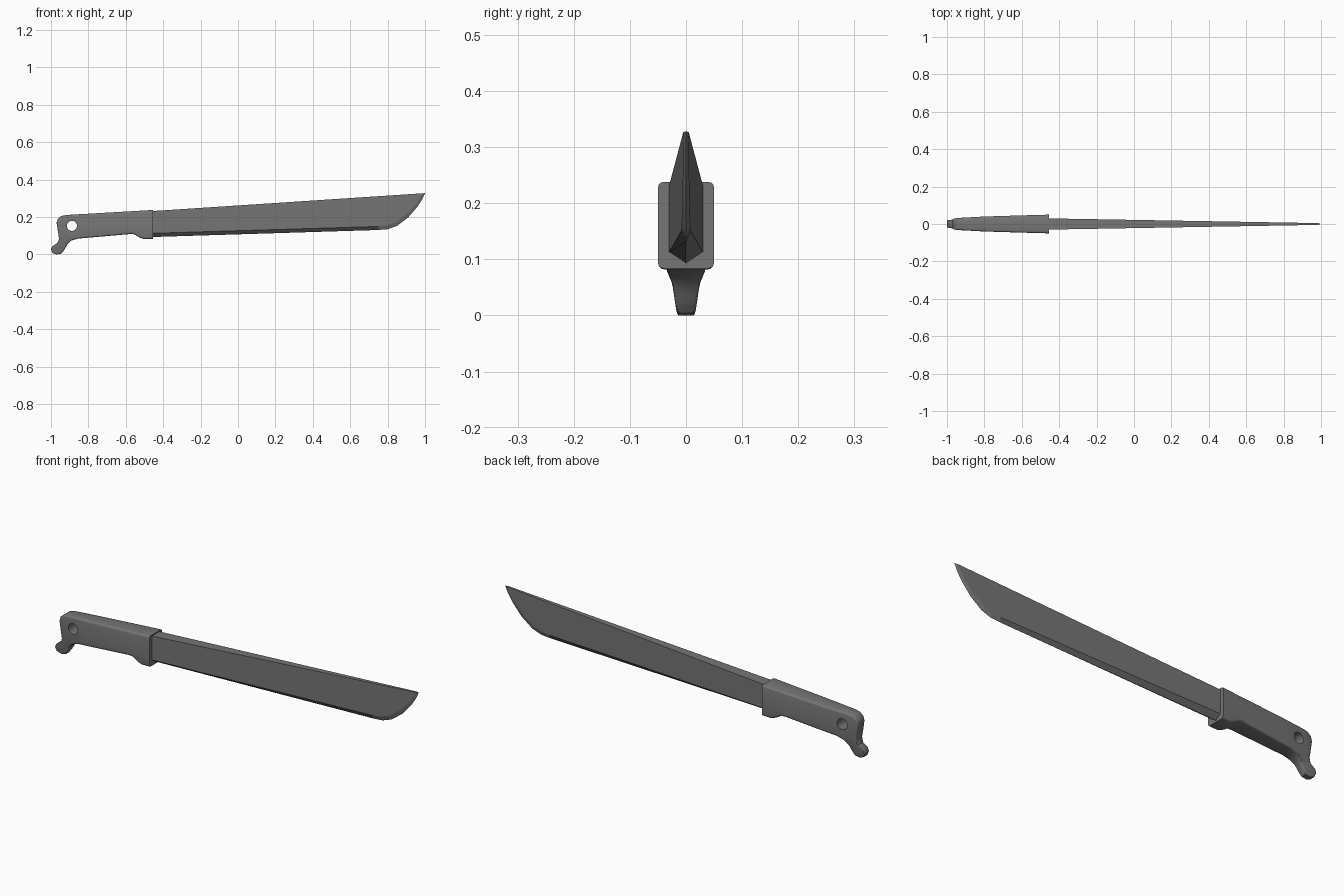
import bpy
import bmesh
from mathutils import Matrix, Vector

cube = bpy.data.objects.get("Cube")
if cube:
    bpy.data.objects.remove(cube)

steel = bpy.data.materials.new("dark_grey")
GREY = (0.18, 0.18, 0.18, 1)
steel.diffuse_color = GREY
steel.use_nodes = True
steel.node_tree.nodes["Principled BSDF"].inputs["Base Color"].default_value = GREY


def make_object(name, bm):
    bmesh.ops.recalc_face_normals(bm, faces=bm.faces[:])
    mesh = bpy.data.meshes.new(name)
    bm.to_mesh(mesh)
    bm.free()
    mesh.materials.append(steel)
    obj = bpy.data.objects.new(name, mesh)
    bpy.context.collection.objects.link(obj)
    return obj


def interpolate(x, table):
    for (x0, v0), (x1, v1) in zip(table, table[1:]):
        if x <= x1:
            t = max(0, (x - x0) / (x1 - x0))
            return v0 + t * (v1 - v0)
    return table[-1][1]


# Blade: five-sided sections (cutting edge, grind ridge, spine) lofted to the tip
def blade_half(x):
    return 0.03 - 0.0255 * (x + 0.46) / 1.46


def spine_z(x):
    return 0.232 + 0.096 * (x + 0.46) / 1.46


# Each station: edge x, edge z, ridge x, ridge z
stations = [(-0.47, 0.093, -0.47, 0.113), (0.75, 0.131, 0.75, 0.150),
            (0.80, 0.135, 0.79, 0.155), (0.85, 0.153, 0.835, 0.170),
            (0.91, 0.198, 0.89, 0.207), (0.96, 0.256, 0.945, 0.261),
            (0.985, 0.295, 0.97, 0.297), (1.0, 0.328, 0.985, 0.322)]
bm = bmesh.new()
rings = []
for ex, ez, rx, rz in stations:
    h, top = blade_half(rx), spine_z(rx)
    section = [(ex, 0, ez), (rx, h, rz), (rx, h, top), (rx, -h, top), (rx, -h, rz)]
    rings.append([bm.verts.new(p) for p in section])
for a, b in zip(rings, rings[1:]):
    for i in range(5):
        j = (i + 1) % 5
        bm.faces.new((a[i], a[j], b[j], b[i]))
bm.faces.new(rings[0])
edge, r1, s1, s2, r2 = rings[-1]
for tri in ((edge, r1, s1), (edge, s1, s2), (edge, s2, r2)):
    bm.faces.new(tri)
make_object("blade", bm)

# Handle: side outline extruded, rim rounded, then tapered in thickness
GUARD_X = -0.455
outline = [(GUARD_X, 0.238), (-0.92, 0.211), (-0.945, 0.206), (-0.963, 0.192),
           (-0.97, 0.17), (-0.957, 0.085), (-0.965, 0.062), (-0.992, 0.045),
           (-1.0, 0.028), (-0.992, 0.008), (-0.97, 0.0), (-0.945, 0.004),
           (-0.932, 0.02), (-0.912, 0.055), (-0.89, 0.075), (-0.855, 0.085),
           (-0.58, 0.109), (-0.555, 0.108), (-0.525, 0.09), (-0.5, 0.082),
           (GUARD_X, 0.084)]
FLAT = 0.05
bm = bmesh.new()
face = bm.faces.new([bm.verts.new((x, -FLAT, z)) for x, z in outline])
extruded = bmesh.ops.extrude_face_region(bm, geom=[face])["geom"]
moved = [g for g in extruded if isinstance(g, bmesh.types.BMVert)]
bmesh.ops.translate(bm, verts=moved, vec=(0, 2 * FLAT, 0))
bmesh.ops.recalc_face_normals(bm, faces=bm.faces[:])
rim = [e for e in bm.edges
       if abs(e.verts[0].co.y - e.verts[1].co.y) < 0.001
       and min(v.co.x for v in e.verts) < GUARD_X - 0.001]
bmesh.ops.bevel(bm, geom=rim, offset=0.01, segments=3, profile=0.5, affect='EDGES')

cuts = [((x, 0, 0), (1, 0, 0)) for x in (-0.93, -0.85, -0.8, -0.7, -0.6, -0.5)]
cuts += [((0, 0, z), (0, 0, 1)) for z in (0.04, 0.08, 0.13)]
for point, normal in cuts:
    bmesh.ops.bisect_plane(bm, geom=bm.verts[:] + bm.edges[:] + bm.faces[:],
                           plane_co=Vector(point), plane_no=Vector(normal))

grip = [(-0.97, 0.029), (-0.93, 0.033), (-0.8, 0.04), (-0.6, 0.046), (GUARD_X, 0.05)]
for v in bm.verts:
    half = interpolate(v.co.x, grip)
    if v.co.x < -0.8:
        hook = 0.016 + 0.15 * v.co.z + 0.3 * max(0, v.co.x + 0.92)
        half = min(half, hook)
    v.co.y *= half / FLAT
handle = make_object("handle", bm)

# Lanyard hole through the rear of the handle
bm = bmesh.new()
turn = Matrix.Translation((-0.888, 0, 0.153)) @ Matrix.Rotation(1.5708, 4, 'X')
bmesh.ops.create_cone(bm, cap_ends=True, segments=20, radius1=0.027, radius2=0.027,
                      depth=0.3, matrix=turn)
cutter = make_object("hole_cutter", bm)
cutter.hide_render = True
hole = handle.modifiers.new("lanyard_hole", 'BOOLEAN')
hole.operation = 'DIFFERENCE'
hole.solver = 'EXACT'
hole.object = cutter

bpy.ops.object.select_all(action='DESELECT')
handle.select_set(True)
bpy.context.view_layer.objects.active = handle
bpy.ops.object.modifier_apply(modifier=hole.name)
bpy.data.objects.remove(cutter)
bpy.ops.object.shade_smooth_by_angle(angle=0.6)
